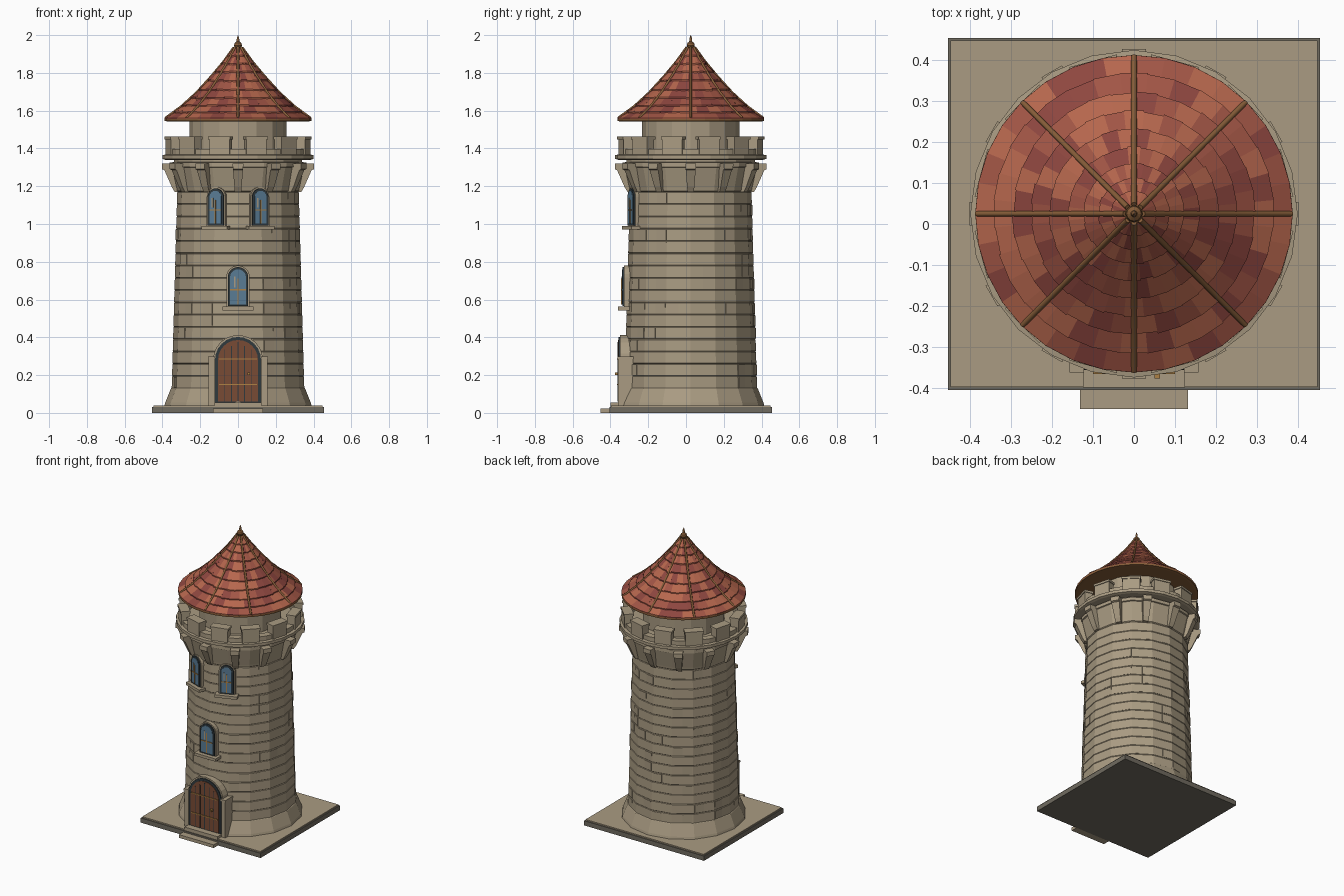
import bpy, bmesh, math, random
from mathutils import Matrix

random.seed(4)
if "Cube" in bpy.data.objects:
    bpy.data.objects.remove(bpy.data.objects["Cube"])

AXIS_Y = 0.025          # the tower stands slightly behind the slab centre
SIDES = 16


def material(name, r, g, b):
    m = bpy.data.materials.new(name)
    m.use_nodes = True
    m.diffuse_color = (r, g, b, 1)
    m.node_tree.nodes["Principled BSDF"].inputs["Base Color"].default_value = (r, g, b, 1)
    return m


STONE = material("warm_stone", 0.40, 0.33, 0.225)
SLAB = material("dark_stone", 0.16, 0.145, 0.115)
TILES = [material("tile_orange", 0.47, 0.135, 0.075),
         material("tile_red", 0.36, 0.092, 0.06),
         material("tile_dark_red", 0.27, 0.062, 0.05)]
WOOD = material("trim_wood", 0.24, 0.11, 0.04)
DOOR = material("door_wood", 0.19, 0.07, 0.035)
IRON = material("dark_frame", 0.03, 0.042, 0.048)
GLASS = material("blue_glass", 0.10, 0.20, 0.30)
BRASS = material("brass", 0.42, 0.22, 0.06)


def finish(name, bm, mats, az=0.0):
    """Turn a bmesh into an object, rotated about the tower axis."""
    bmesh.ops.recalc_face_normals(bm, faces=bm.faces)
    me = bpy.data.meshes.new(name)
    bm.to_mesh(me)
    bm.free()
    for m in mats:
        me.materials.append(m)
    ob = bpy.data.objects.new(name, me)
    ob.location.y = AXIS_Y
    ob.rotation_euler.z = math.radians(az)
    bpy.context.collection.objects.link(ob)
    return ob


def box(name, x, y, z, mat, az=0.0):
    """Box from (min, max) pairs."""
    bm = bmesh.new()
    size = [b - a for a, b in (x, y, z)]
    mid = [(a + b) / 2 for a, b in (x, y, z)]
    bmesh.ops.create_cube(bm, size=1, matrix=Matrix.Translation(mid) @ Matrix.Diagonal((*size, 1)))
    return finish(name, bm, [mat], az)


def lathe(name, profile, mat, sides=SIDES):
    """Closed solid from an (r, z) profile, capped at both ends."""
    bm = bmesh.new()
    rings = []
    for r, z in profile:
        rings.append([bm.verts.new((r * math.sin(2 * math.pi * i / sides),
                                    -r * math.cos(2 * math.pi * i / sides), z))
                      for i in range(sides)])
    for a, b in zip(rings, rings[1:]):
        for i in range(sides):
            j = (i + 1) % sides
            bm.faces.new((a[i], a[j], b[j], b[i]))
    bm.faces.new(rings[0][::-1])
    bm.faces.new(rings[-1])
    return finish(name, bm, [mat])


def prism(name, outline, y0, y1, mat, az=0.0, x=0.0):
    """Extrude an (x, z) outline from y0 to y1."""
    bm = bmesh.new()
    face = bm.faces.new([bm.verts.new((px + x, y0, pz)) for px, pz in outline])
    out = bmesh.ops.extrude_face_region(bm, geom=[face])
    verts = [v for v in out["geom"] if isinstance(v, bmesh.types.BMVert)]
    bmesh.ops.translate(bm, verts=verts, vec=(0, y1 - y0, 0))
    return finish(name, bm, [mat], az)


def arch(hw, z0, z1, steps=12):
    arc = [(hw * math.cos(math.pi * i / steps), z1 - hw + hw * math.sin(math.pi * i / steps))
           for i in range(steps + 1)]
    return [(-hw, z0), (hw, z0)] + arc


# Ground slab with paved top and entrance steps
def ground(name, x, y, z, mat):
    box(name, x, [v - AXIS_Y for v in y], z, mat)


ground("slab", (-0.455, 0.455), (-0.405, 0.455), (0, 0.032), SLAB)
ground("slab_paving", (-0.448, 0.448), (-0.398, 0.448), (0.03, 0.04), STONE)
ground("lower_step", (-0.132, 0.132), (-0.452, -0.39), (0, 0.022), STONE)
ground("upper_step", (-0.125, 0.125), (-0.40, -0.28), (0.02, 0.056), STONE)


# Tower body: flared foot, then stone courses with shallow joints
def body_radius(z):
    return 0.351 - 0.028 * (z - 0.13)


profile = [(0.39, 0.035), (0.385, 0.055), (0.355, 0.13)]
courses = 16
step = (1.17 - 0.13) / courses
for c in range(courses):
    low, high = 0.13 + c * step, 0.13 + (c + 1) * step
    profile += [(body_radius(low), low + 0.003), (body_radius(high), high - 0.003),
                (body_radius(high) - 0.003, high)]
profile += [(0.325, 1.175), (0.328, 1.19), (0.355, 1.30), (0.362, 1.303), (0.362, 1.325),
            (0.34, 1.328), (0.34, 1.345)]
lathe("tower_body", profile, STONE)

# A few stones standing proud of the wall
for k in range(70):
    c = random.randrange(courses)
    side = random.randrange(SIDES)
    if side in (0, SIDES - 1):
        continue
    z = 0.13 + c * step
    d = body_radius(z + step) * math.cos(math.pi / SIDES)
    x = random.choice((-0.03, 0.03))
    box("proud_stone", (x - 0.03, x + 0.03), (-d - 0.004, -d + 0.02),
        (z + 0.005, z + step - 0.005), STONE, (side + 0.5) * 360 / SIDES)

# Corbels, ledge, parapet and merlons
lathe("ledge", [(0.385, 1.34), (0.40, 1.345), (0.40, 1.365), (0.38, 1.368)], STONE, 24)
parapet = lathe("parapet", [(0.335, 1.36), (0.38, 1.36), (0.38, 1.398), (0.335, 1.398),
                            (0.335, 1.366)], STONE, 24)
for k in range(12):
    az = k * 30
    bm = bmesh.new()
    side_shape = [(0.30, 1.17), (0.335, 1.17), (0.35, 1.195), (0.39, 1.285), (0.402, 1.29),
                  (0.402, 1.32), (0.30, 1.32)]
    loops = []
    for s in (-1, 1):
        loops.append([bm.verts.new((s * (0.017 + 0.012 * (z - 1.17) / 0.15), -d, z))
                      for d, z in side_shape])
        bm.faces.new(loops[-1])
    n = len(side_shape)
    for i in range(n):
        j = (i + 1) % n
        bm.faces.new((loops[0][i], loops[0][j], loops[1][j], loops[1][i]))
    finish("corbel", bm, [STONE], az)
    box("merlon", (-0.055, 0.055), (-0.382, -0.33), (1.365, 1.45), STONE, az + 15)
    box("merlon_cap", (-0.06, 0.06), (-0.387, -0.325), (1.447, 1.462), STONE, az + 15)

# Upper drum
lathe("upper_drum", [(0.257, 1.36), (0.257, 1.56)], STONE)

# Roof: underlay, eave ring, staggered tiles, ribs and finial
slope = [(0.385, 1.555), (0.30, 1.617), (0.22, 1.69), (0.14, 1.778), (0.075, 1.856), (0.022, 1.93)]


def roof_point(t):
    f = min(max(t, 0), 1) * (len(slope) - 1)
    i = min(int(f), len(slope) - 2)
    (r0, z0), (r1, z1) = slope[i], slope[i + 1]
    return r0 + (r1 - r0) * (f - i), z0 + (z1 - z0) * (f - i)


lathe("roof_underlay", [(r - 0.003, z - 0.003) for r, z in slope], TILES[2], 32)
lathe("eave_ring", [(0.372, 1.543), (0.388, 1.545), (0.388, 1.557), (0.375, 1.564)], WOOD, 32)

bm = bmesh.new()
rows, per_row = 9, 32
for row in range(rows):
    for k in range(per_row):
        drop = random.uniform(0, 0.012) if row else 0
        corners = []
        for t, lift in ((row / rows - drop, 0.007), ((row + 1) / rows, 0.001)):
            r, z = roof_point(t)
            for e in (0, 1):
                a = 2 * math.pi * (k + e + 0.5 * (row % 2)) / per_row
                corners.append(((r + lift * 0.4) * math.sin(a), -(r + lift * 0.4) * math.cos(a), z + lift))
        top = [bm.verts.new(p) for p in corners]
        under = [bm.verts.new((x, y, z - 0.008)) for x, y, z in corners[:2]]
        tone = random.choices((0, 1, 2), (5, 4, 2))[0]
        for face in ((top[0], top[1], top[3], top[2]), (under[0], under[1], top[1], top[0])):
            bm.faces.new(face).material_index = tone
finish("roof_tiles", bm, TILES)

for k in range(8):
    cu = bpy.data.curves.new("roof_rib", "CURVE")
    cu.dimensions = "3D"
    cu.bevel_depth = 0.007
    cu.bevel_resolution = 1
    cu.use_fill_caps = True
    sp = cu.splines.new("POLY")
    sp.points.add(len(slope) - 1)
    for p, (r, z) in zip(sp.points, slope):
        p.co = (0, -r, z + 0.006, 1)
    cu.materials.append(WOOD)
    rib = bpy.data.objects.new("roof_rib", cu)
    rib.location.y = AXIS_Y
    rib.rotation_euler.z = k * math.pi / 4
    bpy.context.collection.objects.link(rib)

lathe("finial", [(0.03, 1.905), (0.024, 1.925), (0.014, 1.93), (0.021, 1.945), (0.018, 1.958),
                 (0.008, 1.966), (0.006, 1.985), (0.001, 2.0)], WOOD, 12)


# Arched windows with sill, glazing bars and a glint
def window(x_az, d, hw, z0, z1):
    prism("window_surround", arch(hw + 0.008, z0 - 0.005, z1 + 0.008), -d + 0.008, -d + 0.12, STONE, x_az)
    prism("window_frame", arch(hw, z0, z1), -d, -d + 0.1, IRON, x_az)
    prism("window_glass", arch(hw - 0.012, z0 + 0.01, z1 - 0.012), -d - 0.002, -d + 0.05, GLASS, x_az)
    mid = z0 + 0.42 * (z1 - z0)
    box("window_bar", (-0.003, 0.003), (-d - 0.006, -d), (z0 + 0.01, z1 - 0.06), BRASS, x_az)
    box("window_bar", (0.012 - hw, hw - 0.012), (-d - 0.006, -d), (mid - 0.003, mid + 0.003), BRASS, x_az)
    box("window_glint", (-0.02, -0.012), (-d - 0.004, -d), (mid + 0.012, z1 - 0.05), STONE, x_az)
    box("window_sill", (-hw - 0.027, hw + 0.027), (-d - 0.022, -d + 0.09), (z0 - 0.022, z0 - 0.003), STONE, x_az)


window(0, 0.362, 0.054, 0.565, 0.772)
for az in (-20.5, 20.5):
    window(az, 0.34, 0.045, 0.993, 1.188)

# Arched door with stone jambs, planks, hinges and knob
prism("door_surround", arch(0.132, 0.04, 0.412), -0.375, -0.28, STONE)
prism("door_frame", arch(0.122, 0.05, 0.402), -0.382, -0.30, IRON)
prism("door_panel", arch(0.106, 0.06, 0.386), -0.386, -0.32, DOOR)
for s in (-1, 1):
    box("door_jamb", sorted((s * 0.125, s * 0.155)), (-0.385, -0.25), (0.04, 0.295), STONE)
    box("jamb_cap", sorted((s * 0.122, s * 0.158)), (-0.388, -0.25), (0.285, 0.298), STONE)
for k in range(-2, 3):
    box("plank_joint", (k * 0.035 - 0.002, k * 0.035 + 0.002), (-0.388, -0.38),
        (0.06, 0.375 - 0.02 * abs(k)), IRON)
for z in (0.15, 0.285):
    box("door_hinge", (-0.1, 0.1), (-0.391, -0.38), (z - 0.003, z + 0.003), BRASS)
box("door_knob", (0.05, 0.064), (-0.402, -0.38), (0.2, 0.214), BRASS)
